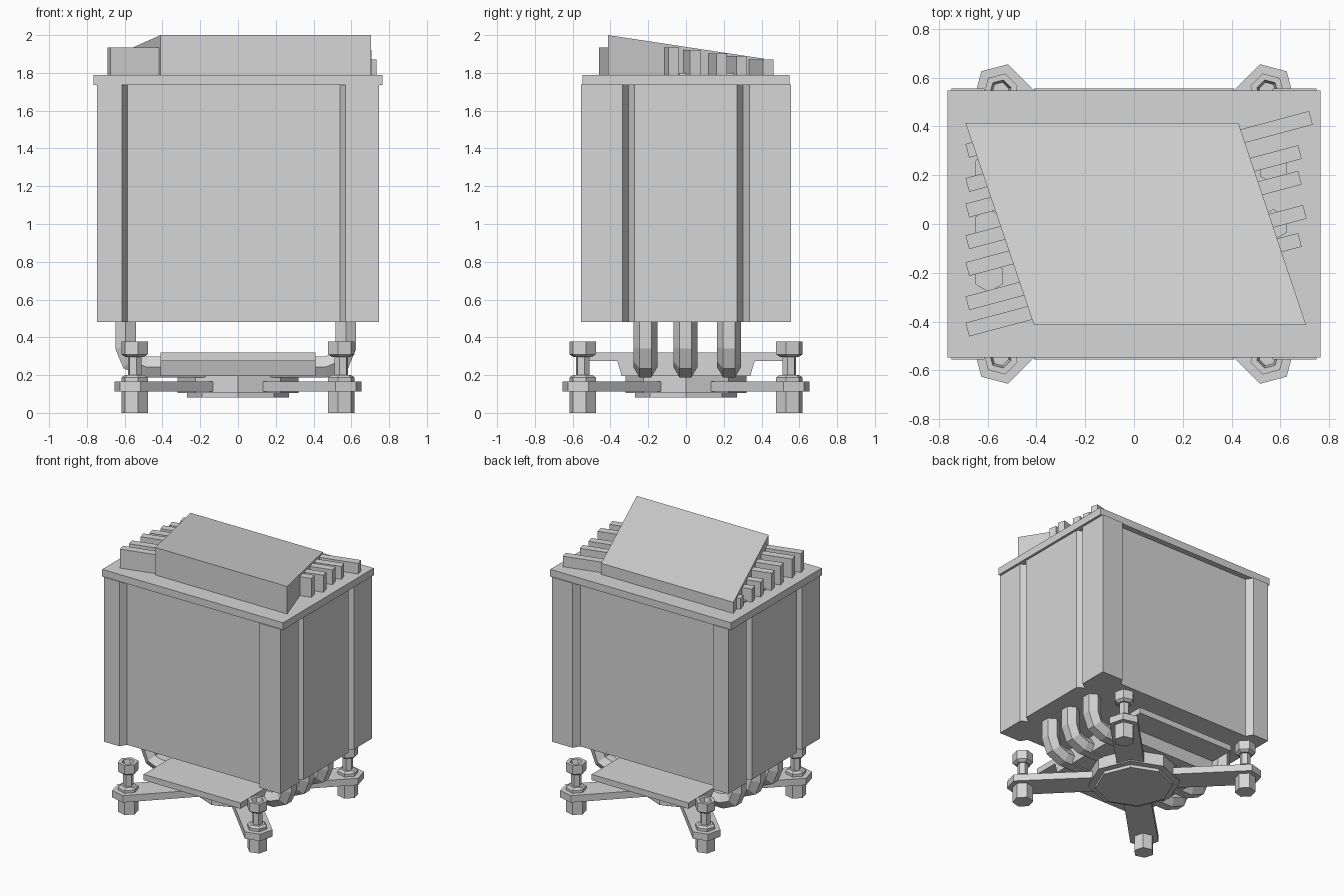
import bpy, bmesh
from math import cos, sin, pi, radians
from mathutils import Vector

if "Cube" in bpy.data.objects:
    bpy.data.objects.remove(bpy.data.objects["Cube"])

metal = bpy.data.materials.new("light_grey_metal")
metal.use_nodes = True
GREY = (0.67, 0.67, 0.67, 1)
metal.diffuse_color = GREY
metal.node_tree.nodes["Principled BSDF"].inputs["Base Color"].default_value = GREY


def loft(name, rings):
    """Skin a list of closed rings with equal point counts and cap the ends."""
    bm = bmesh.new()
    loops = [[bm.verts.new(p) for p in ring] for ring in rings]
    n = len(loops[0])
    for a, b in zip(loops, loops[1:]):
        for i in range(n):
            bm.faces.new((a[i], a[(i + 1) % n], b[(i + 1) % n], b[i]))
    bm.faces.new(loops[0])
    bm.faces.new(loops[-1])
    bmesh.ops.recalc_face_normals(bm, faces=bm.faces)
    mesh = bpy.data.meshes.new(name)
    bm.to_mesh(mesh)
    bm.free()
    mesh.materials.append(metal)
    obj = bpy.data.objects.new(name, mesh)
    bpy.context.collection.objects.link(obj)


def prism(name, outline, z0, z1):
    loft(name, [[(x, y, z) for x, y in outline] for z in (z0, z1)])


def box(name, x, y, z0, z1):
    prism(name, [(-x, -y), (x, -y), (x, y), (-x, y)], z0, z1)


def turned(name, profile, sides, center=(0, 0), turn=0.0):
    """Faceted lathe from (radius, z) pairs."""
    rings = []
    for r, z in profile:
        rings.append([(center[0] + r * cos(turn + 2 * pi * i / sides),
                       center[1] + r * sin(turn + 2 * pi * i / sides), z)
                      for i in range(sides)])
    loft(name, rings)


# Fin stack: recessed front and back panels, V grooves down both sides
X, Y, REC = 0.747, 0.555, 0.505
right_side = [(X, -Y)]
for gy in (-0.305, 0.303):
    right_side += [(X, gy - 0.032), (X - 0.05, gy), (X, gy + 0.032)]
right_side.append((X, Y))
left_side = [(-x, y) for x, y in reversed(right_side)]
outline = (right_side + [(0.57, Y), (0.54, REC), (-0.585, REC), (-0.615, Y)]
           + left_side + [(-0.615, -Y), (-0.585, -REC), (0.54, -REC), (0.57, -Y)])
prism("fin_stack", outline, 0.48, 1.738)
box("top_plate", 0.765, 0.548, 1.735, 1.79)

# Slanted top block
low = [(-0.41, -0.413), (0.705, -0.413), (0.428, 0.413), (-0.69, 0.413)]
loft("top_block", [[(x, y, 1.79) for x, y in low],
                   [(x, y, 2.0 if y < 0 else 1.875) for x, y in low]])

# Slanted ribs either side of the block
TILT = radians(15)


def rib(name, x, y, side):
    edge = (-0.69 if side < 0 else 0.428) + 0.28 * (0.413 - y) / 0.826
    length = abs(edge - x) + 0.05
    along = Vector((cos(TILT), sin(TILT))) * -side
    across = Vector((-sin(TILT), cos(TILT))) * 0.029
    a = Vector((x, y))
    b = a + along * length
    top = min(1.935, 1.935 - 0.13 * (y + (0.18 if side < 0 else 0.06)))
    prism(name, [a - across, b - across, b + across, a + across], 1.79, top)


for y in (0.30, 0.16, 0.055, -0.075, -0.185, -0.325, -0.433):
    rib("right_rib", -0.683, y, -1)
for x, y in ((0.725, 0.435), (0.68, 0.295), (0.68, 0.19), (0.70, 0.05), (0.68, -0.065)):
    rib("left_rib", x, y, 1)

# Hexagonal heat pipes bent into a U
half = [(0.583, 1.8), (0.583, 0.35), (0.555, 0.275), (0.475, 0.243)]
path = [Vector((-x - 0.012, 0, z)) for x, z in half]
path += [Vector((x - 0.012, 0, z)) for x, z in reversed(half)]
for py in (-0.215, -0.003, 0.228):
    rings = []
    for i, p in enumerate(path):
        t_in = (p - path[max(i - 1, 0)]).normalized()
        t_out = (path[min(i + 1, len(path) - 1)] - p).normalized()
        t = (t_in + t_out).normalized()
        n = Vector((-t.z, 0, t.x))
        c = p + Vector((0, py, 0))
        rings.append([c + 0.064 * (n * cos(a) + Vector((0, 1, 0)) * sin(a))
                      for a in (pi / 2 + k * pi / 3 for k in range(6))])
    loft("heat_pipe", rings)

# Clamp slab and contact block
box("clamp_slab", 0.41, 0.555, 0.275, 0.32)
loft("contact_block", [[(sx * 0.41, sy * w, z) for sx, sy in
                        ((-1, -1), (1, -1), (1, 1), (-1, 1))]
                       for w, z in ((0.34, 0.195), (0.365, 0.28))])

# Octagonal base
turned("base_disc", [(0.27, 0.082), (0.27, 0.105), (0.32, 0.105), (0.32, 0.2)], 8)

# Four diagonal arms with pointed ends, feet and bolts
REACH = 0.547 * 2 ** 0.5
for k in range(4):
    ang = pi / 4 + k * pi / 2
    d, s = Vector((cos(ang), sin(ang))), Vector((-sin(ang), cos(ang)))
    arm = [(0.25, -0.095), (0.828, -0.098), (0.885, 0), (0.828, 0.098), (0.25, 0.095)]
    prism("mount_arm", [d * u + s * v for u, v in arm], 0.114, 0.166)
    c = d * REACH
    turned("foot", [(0.072, 0), (0.072, 0.115)], 6, c, ang)
    turned("nut", [(0.072, 0.165), (0.072, 0.187), (0.055, 0.2)], 6, c, ang)
    turned("bolt_neck", [(0.037, 0.19), (0.037, 0.31)], 6, c, ang)
    turned("bolt_head", [(0.05, 0.295), (0.072, 0.31), (0.072, 0.378),
                         (0.045, 0.378), (0.035, 0.335)], 6, c, ang)
